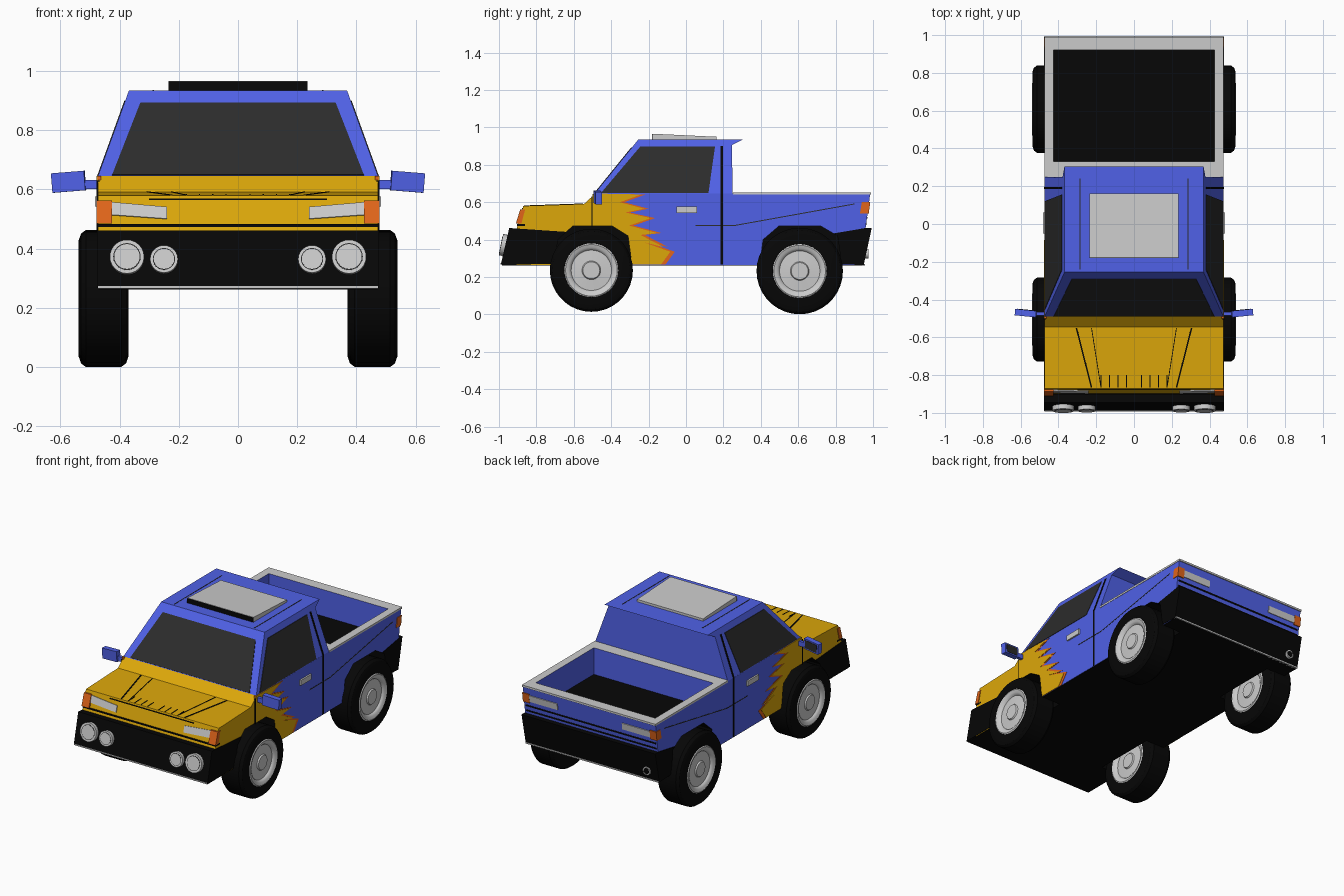
import bpy, bmesh
from math import pi
from mathutils import Vector

if "Cube" in bpy.data.objects:
    bpy.data.objects.remove(bpy.data.objects["Cube"])


def material(name, r, g, b):
    m = bpy.data.materials.new(name)
    m.diffuse_color = (r, g, b, 1)
    m.use_nodes = True
    m.node_tree.nodes["Principled BSDF"].inputs["Base Color"].default_value = m.diffuse_color
    return m


BLUE = material("blue", 0.08, 0.12, 0.80)
YELLOW = material("yellow", 0.72, 0.39, 0.003)
ORANGE = material("orange", 0.75, 0.13, 0.01)
BLACK = material("black", 0.002, 0.002, 0.002)
GLASS = material("dark_glass", 0.025, 0.025, 0.025)
SILVER = material("silver", 0.55, 0.55, 0.55)


def finish(name, bm, mat):
    bmesh.ops.recalc_face_normals(bm, faces=bm.faces)
    me = bpy.data.meshes.new(name)
    bm.to_mesh(me)
    bm.free()
    me.materials.append(mat)
    ob = bpy.data.objects.new(name, me)
    bpy.context.collection.objects.link(ob)
    return ob


def loft(bm, a, b):
    va, vb = [bm.verts.new(p) for p in a], [bm.verts.new(p) for p in b]
    bm.faces.new(va)
    bm.faces.new(vb[::-1])
    n = len(va)
    for i in range(n):
        bm.faces.new((va[i], vb[i], vb[(i + 1) % n], va[(i + 1) % n]))


def at(x, z):
    return x(z) if callable(x) else x


# Side profile (y, z) pushed from x0 to x1; mirrored pair, or one piece across the middle
def prism(name, pts, x0, x1, mat, pair=True):
    bm = bmesh.new()
    for s in ((1, -1) if pair else (1,)):
        loft(bm, [(s * at(x0, z) if pair else -at(x1, z), y, z) for y, z in pts],
             [(s * at(x1, z), y, z) for y, z in pts])
    return finish(name, bm, mat)


def whole(name, pts, x, mat):
    return prism(name, pts, 0, x, mat, False)


# Thin plate around a flat outline in space
def plate(name, pts, t, mat, pair=True):
    bm = bmesh.new()
    for s in ((1, -1) if pair else (1,)):
        v = [Vector((s * x, y, z)) for x, y, z in pts]
        n = (v[1] - v[0]).cross(v[2] - v[0]).normalized() * t
        loft(bm, [p - n for p in v], [p + n for p in v])
    return finish(name, bm, mat)


def rect(y0, y1, z0, z1):
    return [(y0, z0), (y1, z0), (y1, z1), (y0, z1)]


def box(name, c, size, mat, rot=(0, 0, 0)):
    bpy.ops.mesh.primitive_cube_add(size=1, location=c, rotation=rot)
    ob = bpy.context.object
    ob.name, ob.scale = name, size
    ob.data.materials.append(mat)
    return ob


def cylinder(name, c, r, d, mat, tilt=0):
    bpy.ops.mesh.primitive_cylinder_add(vertices=24, radius=r, depth=d, location=c,
                                        rotation=(pi / 2 + tilt, 0, 0))
    ob = bpy.context.object
    ob.name = name
    ob.data.materials.append(mat)
    bpy.ops.object.shade_smooth_by_angle()


def cut(ob, cutter):
    m = ob.modifiers.new("cut", 'BOOLEAN')
    m.operation, m.solver, m.object = 'DIFFERENCE', 'EXACT', cutter
    m.material_mode = 'TRANSFER'
    bpy.context.view_layer.objects.active = ob
    bpy.ops.object.modifier_apply(modifier=m.name)


# Lower body: yellow nose and blue door/bed section
W = 0.473
nose = whole("front_body", [(-.905, .265), (-.905, .46), (-.87, .58), (-.545, .591),
                            (-.485, .646), (-.42, .646), (-.42, .265)], W, YELLOW)
rear = whole("rear_body", [(-.42, .265), (-.42, .646), (.985, .646), (.96, .46), (.94, .265)], W, BLUE)
floor = whole("underside", rect(-.985, .95, .262, .27), W - .002, BLACK)
rail = whole("bed_rail", rect(.25, .99, .64, .652), W + .002, SILVER)
bumper_f = whole("front_bumper", [(-.945, .462), (-.62, .44), (-.62, .27), (-.99, .267)], W + .003, BLACK)
bumper_r = whole("rear_bumper", [(.993, .462), (.96, .462), (.77, .43), (.77, .27), (.95, .264)], W + .003, BLACK)

# Flames on the sides, orange edge under yellow
tips = [(-.22, .64), (-.33, .60), (-.20, .565), (-.30, .545), (-.165, .515), (-.28, .475), (-.13, .435),
        (-.22, .425), (-.095, .36), (-.20, .385), (-.06, .335), (-.11, .266)]
flame_edge = prism("flame_edge", [(-.50, .266), (-.50, .645), (-.33, .645)] + tips, W - .01, W + .002, ORANGE)
flame = prism("flame", [(-.50, .266), (-.50, .645), (-.345, .645)] + [(y - .024, z) for y, z in tips],
              W - .01, W + .004, YELLOW)

# Wheel wells and bed opening
arch = [(-.20, .2), (-.175, .40), (-.095, .473), (.115, .473), (.20, .42), (.23, .2)]
for yc in (-.51, .598):
    k = 1 if yc < 0 else 1.06
    well = prism("well_cutter", [(yc + y * k, z) for y, z in arch], .34, .6, BLACK)
    for ob in (nose, rear, floor, bumper_f, bumper_r, flame_edge, flame):
        cut(ob, well)
    bpy.data.objects.remove(well)
bed = whole("bed_cutter", rect(.33, .92, .478, .8), .425, BLUE)
for ob in (rear, rail):
    cut(ob, bed)
bpy.data.objects.remove(bed)
whole("bed_floor", rect(.33, .92, .476, .481), .425, BLACK)


# Cab with leaning sides and roof lip
def side(z, off=0):
    return .473 - (z - .645) / .29 * .105 + off


whole("cab", [(-.49, .645), (-.255, .935), (.305, .935), (.245, .905), (.25, .645)], side, BLUE)
prism("side_window", [(-.455, .649), (-.245, .897), (.155, .897), (.12, .649)],
      lambda z: side(z, -.01), lambda z: side(z, .003), GLASS)
plate("windscreen", [(-.425, -.488, .648), (.425, -.488, .648), (.33, -.291, .891), (-.33, -.291, .891)],
      .003, GLASS, False)
prism("cab_seam", rect(.185, .197, .645, .90), lambda z: side(z, -.01), lambda z: side(z, .003), BLACK)
plate("roof_groove", [(.283, -.24, .935), (.288, -.24, .935), (.288, .24, .935), (.283, .24, .935)], .0015, GLASS)
whole("roof_hatch", [(-.178, .93), (-.178, .966), (.162, .95), (.162, .93)], .235, SILVER)
whole("roof_hatch_front", rect(-.181, -.177, .935, .964), .235, BLACK)

# Side trim
prism("door_seam", rect(.185, .197, .266, .645), W - .005, W + .002, BLACK)
prism("front_door_seam", rect(-.506, -.499, .47, .63), W - .005, W + .005, BLACK)
prism("side_crease", [(.05, .473), (.26, .473), (.90, .588), (.90, .593), (.26, .478), (.05, .478)],
      W - .005, W + .0015, GLASS)
prism("door_handle", rect(-.05, .06, .543, .577), W - .005, W + .01, SILVER)


# Nose: headlights, indicators, trim and hood grooves
def ny(z):
    return -.905 + (z - .46) * .292


plate("headlight", [(x, ny(z), z) for x, z in ((.24, .50), (.425, .513), (.425, .556), (.24, .54))], .006, SILVER)
prism("indicator", [(-.91, .485), (-.886, .562), (-.86, .562), (-.88, .485)], .425, W + .004, ORANGE)
whole("nose_line", rect(-.904, -.86, .474, .483), W + .001, BLACK)
whole("hood_gap", rect(-.877, -.86, .565, .57), .30, BLACK)


def hood_line(name, xa, ya, xb, yb, w=.004):
    def hz(y):
        return .58 + (y + .87) * .034
    plate(name, [(xa - w, ya, hz(ya)), (xa + w, ya, hz(ya)), (xb + w, yb, hz(yb)), (xb - w, yb, hz(yb))], .0025, BLACK)


hood_line("hood_edge_groove", .305, -.55, .225, -.865)
hood_line("hood_inner_groove", .225, -.55, .175, -.865, .002)
for i in range(4):
    hood_line("hood_louvre", .04 + i * .045, -.865, .04 + i * .045, -.80, .002)

# Driving lamps and bumper edge strips
for s in (1, -1):
    for x, z, r in ((.375, .37, .058), (.25, .362, .047)):
        cylinder("driving_lamp", (s * x, -.972, z), r, .035, SILVER, -.2)
        cylinder("lamp_ring", (s * x, -.972, z), r * .80, .0365, GLASS, -.2)
        cylinder("lamp_lens", (s * x, -.972, z), r * .74, .038, SILVER, -.2)
whole("front_lip", rect(-.992, -.98, .266, .274), W, SILVER)
whole("rear_lip", rect(.94, .956, .262, .27), W, SILVER)


# Tail: lamps, dark bands and exhaust
def ty(z):
    return .96 + (z - .46) * .135


prism("tail_indicator", [(.93, .54), (.94, .60), (.985, .60), (.977, .54)], .43, W + .004, ORANGE)
plate("tail_lamp", [(x, ty(z), z) for x, z in ((.23, .55), (.43, .55), (.43, .592), (.23, .592))], .005, SILVER)
for z in (.478, .512):
    whole("tail_band", rect(.94, ty(z) + .003, z, z + .01), W - .01, BLACK)
cylinder("exhaust", (-.40, .95, .325), .026, .05, SILVER)
cylinder("exhaust_hole", (-.40, .951, .325), .019, .051, BLACK)

# Door mirrors
for s in (1, -1):
    box("mirror_stalk", (s * .495, -.475, .617), (.06, .02, .03), BLUE)
    box("mirror", (s * .572, -.472, .626), (.112, .034, .066), BLUE, (0, s * .08, s * .1))
    box("mirror_glass", (s * .571, -.456, .626), (.09, .006, .05), GLASS, (0, s * .08, s * .1))


# Wheels turned from half profiles (distance from middle, radius)
def lathe(name, half, c, mat):
    bm = bmesh.new()
    prof = half + [(-a, r) for a, r in half[::-1]]
    vs = [bm.verts.new((c[0] + a, c[1], c[2] + r)) for a, r in prof]
    es = [bm.edges.new(e) for e in zip(vs, vs[1:])]
    bmesh.ops.spin(bm, geom=vs + es, cent=c, axis=(1, 0, 0), angle=2 * pi, steps=36)
    bmesh.ops.remove_doubles(bm, verts=bm.verts, dist=1e-4)
    ob = finish(name, bm, mat)
    bpy.ops.object.select_all(action='DESELECT')
    ob.select_set(True)
    bpy.context.view_layer.objects.active = ob
    bpy.ops.object.shade_smooth_by_angle()


for y, z, r in ((-.506, .236, .222), (.608, .232, .231)):
    for s in (1, -1):
        c = (s * .454, y, z)
        lathe("tyre", [(.07, .135), (.082, .145), (.084, r - .035), (.076, r - .012), (.06, r)], c, BLACK)
        lathe("rim", [(.078, 0), (.078, .045), (.07, .05), (.066, .108), (.074, .113), (.08, .122),
                      (.085, .138), (.08, .146)], c, SILVER)
